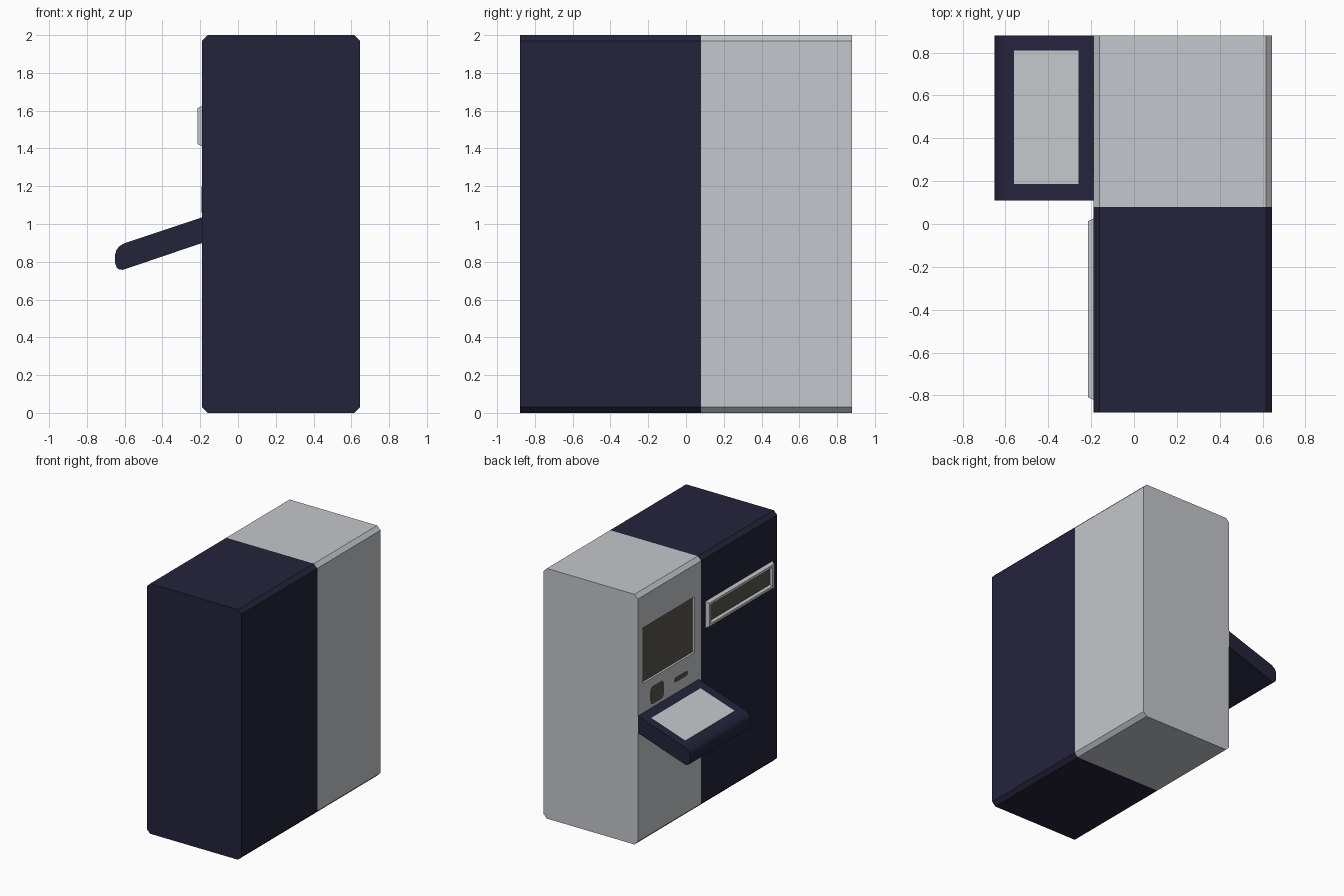
import bpy, bmesh, math
from mathutils import Vector

if "Cube" in bpy.data.objects:
    bpy.data.objects.remove(bpy.data.objects["Cube"])


def material(name, rgb):
    m = bpy.data.materials.new(name)
    lin = [((c / 255 + 0.055) / 1.055) ** 2.4 for c in rgb]
    m.diffuse_color = (*lin, 1)
    m.use_nodes = True
    m.node_tree.nodes["Principled BSDF"].inputs["Base Color"].default_value = m.diffuse_color
    return m


LIGHT = material("light_grey", (196, 199, 204))
NAVY = material("navy", (36, 35, 59))
DARK = material("dark_glass", (88, 85, 77))


def finish(name, bm, mats):
    bmesh.ops.recalc_face_normals(bm, faces=bm.faces)
    me = bpy.data.meshes.new(name)
    bm.to_mesh(me)
    bm.free()
    for m in mats:
        me.materials.append(m)
    ob = bpy.data.objects.new(name, me)
    bpy.context.collection.objects.link(ob)
    return ob


def prism(points, offset):
    """Closed solid: a flat outline swept by an offset."""
    bm = bmesh.new()
    face = bm.faces.new([bm.verts.new(p) for p in points])
    ext = bmesh.ops.extrude_face_region(bm, geom=[face], use_keep_orig=True)
    moved = [g for g in ext["geom"] if isinstance(g, bmesh.types.BMVert)]
    bmesh.ops.translate(bm, vec=offset, verts=moved)
    return bm


def slice_y(bm, *ys):
    for y in ys:
        bmesh.ops.bisect_plane(bm, geom=bm.verts[:] + bm.edges[:] + bm.faces[:],
                               plane_co=(0, y, 0), plane_no=(0, 1, 0))


def rounded_rect(x, y0, y1, z0, z1, r, n=5):
    pts = []
    corners = [(y1 - r, z1 - r), (y0 + r, z1 - r), (y0 + r, z0 + r), (y1 - r, z0 + r)]
    for k, (cy, cz) in enumerate(corners):
        for i in range(n + 1):
            a = math.pi / 2 * (k + i / n)
            pts.append((x, cy + r * math.cos(a), cz + r * math.sin(a)))
    return pts


def rect(x, y0, y1, z0, z1):
    return [(x, y0, z0), (x, y0, z1), (x, y1, z1), (x, y1, z0)]


X0, X1, Y, C = -0.19, 0.645, 0.88, 0.03
SPLIT = 0.08

# Cabinet: chamfered profile swept along y, split into two colours
profile = [(X0 + C, 0), (X1 - C, 0), (X1, C), (X1, 2 - C),
           (X1 - C, 2), (X0 + C, 2), (X0, 2 - C), (X0, C)]
bm = prism([(x, -Y, z) for x, z in profile], (0, 2 * Y, 0))
slice_y(bm, SPLIT)
for f in bm.faces:
    f.material_index = 1 if f.calc_center_median().y < SPLIT else 0
cabinet = finish("cabinet", bm, [LIGHT, NAVY])

# Screen recess cut into the light half
SY0, SY1, SZ0, SZ1 = 0.163, 0.815, 1.27, 1.715
cutter = finish("screen_cutter",
                prism(rect(X0 - 0.05, SY0, SY1, SZ0, SZ1), (0.07, 0, 0)), [LIGHT])
cutter.hide_render = True
cutter.hide_viewport = True
mod = cabinet.modifiers.new("screen_recess", 'BOOLEAN')
mod.operation = 'DIFFERENCE'
mod.solver = 'EXACT'
mod.object = cutter

# Screen glass on the recess floor
finish("screen", prism(rect(X0 + 0.017, SY0, SY1, SZ0, SZ1), (0.006, 0, 0)), [DARK])

# Card reader and slot
finish("card_reader", prism(rounded_rect(X0 - 0.002, 0.553, 0.717, 1.06, 1.20, 0.03),
                            (0.005, 0, 0)), [DARK])
finish("receipt_slot", prism(rounded_rect(X0 - 0.002, 0.25, 0.415, 1.122, 1.16, 0.018),
                             (0.005, 0, 0)), [DARK])

# Dispenser frame with bevelled rim and dark recessed floor
bm = bmesh.new()
face = bm.faces.new([bm.verts.new(p) for p in rect(X0, -0.82, 0.025, 1.412, 1.625)])
face.normal_update()
if face.normal.x > 0:
    face.normal_flip()
for thick, depth in ((0.012, 0.025), (0.02, 0.0), (0.008, -0.02)):
    bmesh.ops.inset_individual(bm, faces=[face], thickness=thick, depth=depth,
                               use_even_offset=True)
face.material_index = 1
me = bpy.data.meshes.new("dispenser_frame")
bm.to_mesh(me)
bm.free()
me.materials.append(LIGHT)
me.materials.append(DARK)
bpy.context.collection.objects.link(bpy.data.objects.new("dispenser_frame", me))

# Sloping keyboard tray, rounded at its outer edge, with a light panel on top


def top_z(x):
    return 1.035 + (x + 0.19) / 3


tray = [(x, top_z(x)) for x in (-0.18, -0.26, -0.56, -0.605)]
tray += [(-0.628, 0.882), (-0.644, 0.862), (-0.65, 0.84), (-0.65, 0.79),
         (-0.643, 0.77), (-0.63, 0.76), (-0.61, 0.757), (-0.18, 0.903)]
PY0, PY1 = 0.187, 0.81
bm = prism([(x, 0.11, z) for x, z in tray], (0, 0.769, 0))
slice_y(bm, PY0, PY1)
bmesh.ops.recalc_face_normals(bm, faces=bm.faces)
for f in bm.faces:
    c = f.calc_center_median()
    if f.normal.z > 0.8 and -0.56 < c.x < -0.26 and PY0 < c.y < PY1:
        f.material_index = 1
finish("keyboard_tray", bm, [NAVY, LIGHT])
